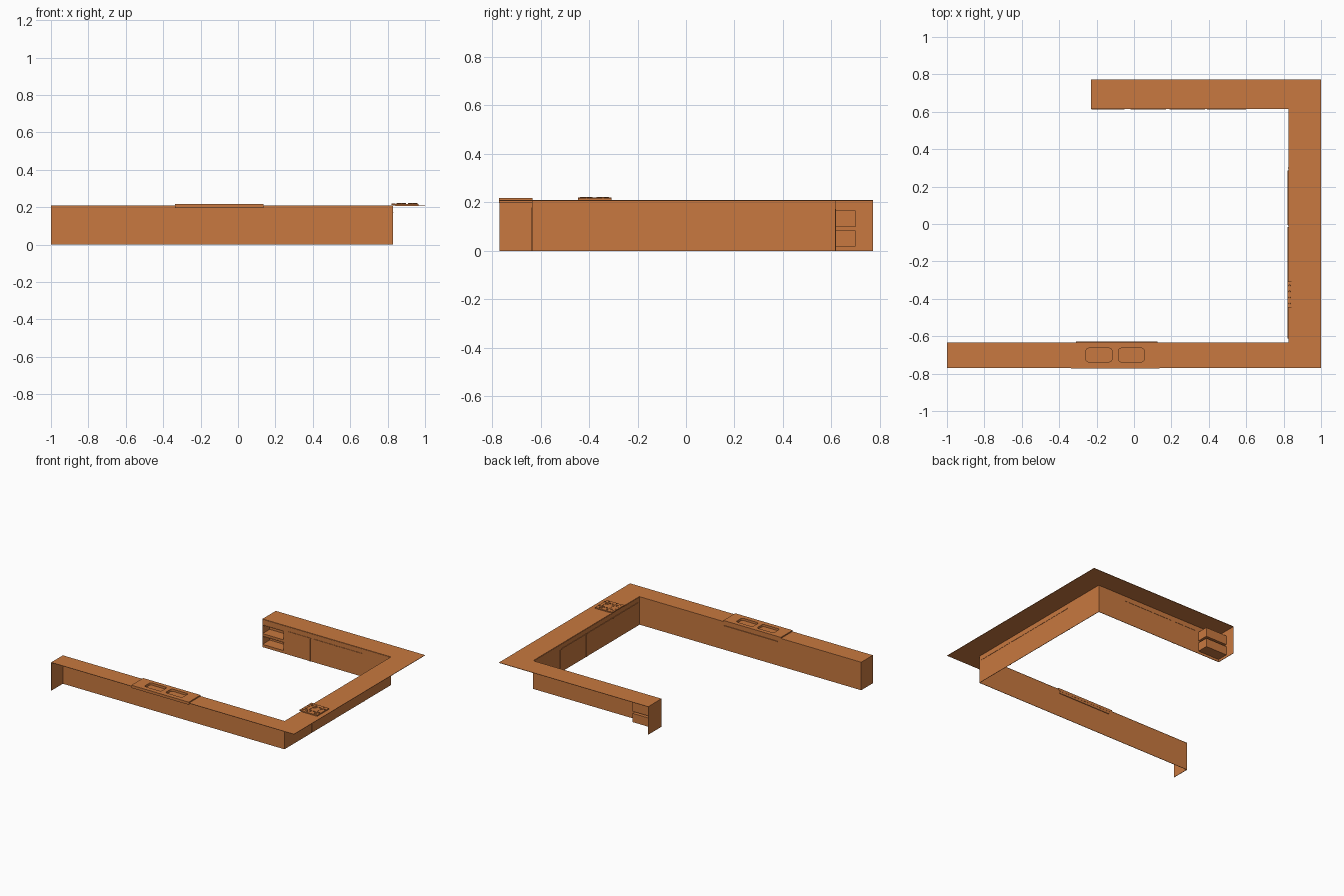
import bpy, bmesh, math

if "Cube" in bpy.data.objects:
    bpy.data.objects.remove(bpy.data.objects["Cube"])

T = 0.003  # sheet thickness

wood = bpy.data.materials.new("orange_wood")
wood.diffuse_color = (0.58, 0.19, 0.05, 1)
wood.use_nodes = True
wood.node_tree.nodes["Principled BSDF"].inputs["Base Color"].default_value = wood.diffuse_color


def mesh_object(name, bm):
    bmesh.ops.recalc_face_normals(bm, faces=bm.faces)
    me = bpy.data.meshes.new(name)
    bm.to_mesh(me)
    bm.free()
    me.materials.append(wood)
    ob = bpy.data.objects.new(name, me)
    bpy.context.collection.objects.link(ob)
    return ob


def boxes(name, items):
    """One object from boxes given as (x0, x1, y0, y1, z0, z1)."""
    bm = bmesh.new()
    for x0, x1, y0, y1, z0, z1 in items:
        vs = bmesh.ops.create_cube(bm, size=1)["verts"]
        for v in vs:
            v.co.x = x1 if v.co.x > 0 else x0
            v.co.y = y1 if v.co.y > 0 else y0
            v.co.z = z1 if v.co.z > 0 else z0
    return mesh_object(name, bm)


def prism(name, pts, z0, z1):
    """Outline in plan, extruded upward."""
    bm = bmesh.new()
    f = bm.faces.new([bm.verts.new((x, y, z0)) for x, y in pts])
    up = bmesh.ops.extrude_face_region(bm, geom=[f])["geom"]
    for v in up:
        if isinstance(v, bmesh.types.BMVert):
            v.co.z = z1
    return mesh_object(name, bm)


def rounded_rect(x0, x1, y0, y1, r, n=5):
    pts = []
    for k, (cx, cy) in enumerate([(x1 - r, y1 - r), (x0 + r, y1 - r),
                                  (x0 + r, y0 + r), (x1 - r, y0 + r)]):
        for i in range(n + 1):
            a = math.pi / 2 * (k + i / n)
            pts.append((cx + r * math.cos(a), cy + r * math.sin(a)))
    return pts


# Worktop: U shape, interrupted where the sink sits
prism("worktop", [(0.135, -0.77), (1, -0.77), (1, 0.773), (-0.23, 0.773),
                  (-0.23, 0.617), (0.828, 0.617), (0.828, -0.633), (0.135, -0.633)],
      0.206, 0.209)
boxes("worktop_left", [(-1, -0.338, -0.77, -0.633, 0.206, 0.209)])

# Cabinet fronts along the inside of the U, and the two end panels
boxes("front_run_panel", [(-1, 0.828, -0.637, -0.637 + T, 0, 0.206)])
boxes("right_run_panel", [(0.826, 0.826 + T, -0.636, 0.615, 0, 0.206)])
boxes("back_run_panel", [(-0.05, 0.828, 0.615, 0.615 + T, 0, 0.206)])
boxes("end_panels", [(-1, -1 + T, -0.77, -0.633, 0, 0.206),
                     (-0.23, -0.23 + T, 0.615, 0.773, 0, 0.206)])

# Open shelf niches at the end of the back run, with their face frame
niches = []
for z0, z1 in [(0.02, 0.082), (0.1, 0.165)]:
    niches += [(-0.228, -0.05, 0.613, 0.70, z0 - T / 2, z0 + T / 2),
               (-0.228, -0.05, 0.613, 0.70, z1 - T / 2, z1 + T / 2),
               (-0.228, -0.05, 0.70 - T, 0.70, z0, z1),
               (-0.05 - T, -0.05, 0.613, 0.70, z0, z1)]
boxes("shelf_niches", niches)
boxes("shelf_frame", [(-0.23, -0.05, 0.615, 0.615 + T, a, b)
                      for a, b in [(0, 0.02), (0.082, 0.1), (0.165, 0.206)]])

# Dishwasher below the sink: handle and side seam
boxes("dishwasher_seams", [(0.122, 0.126, -0.6385, -0.634, 0, 0.178),
                           (-0.31, 0.126, -0.635, -0.629, 0.177, 0.181)])

# Long handles and door seams on the right and back runs
boxes("right_handles", [(0.822, 0.831, a, a + 0.292, 0.168, 0.173)
                        for a in (-0.612, -0.309, -0.005)])
boxes("right_seams", [(0.823, 0.83, y - 0.002, y + 0.002, 0, 0.168)
                      for y in (-0.315, -0.007, 0.3)])
boxes("back_handles", [(a, b, 0.612, 0.62, 0.168, 0.173)
                       for a, b in [(-0.02, 0.17), (0.19, 0.38), (0.39, 0.6)]])
boxes("back_seams", [(x - 0.002, x + 0.002, 0.611, 0.619, 0, 0.168)
                     for x in (0.165, 0.595)])

# Sink slab with two rounded basins cut in
sink = boxes("sink", [(-0.338, 0.135, -0.772, -0.633, 0.197, 0.217)])
for i, (x0, x1) in enumerate([(-0.257, -0.118), (-0.083, 0.055)]):
    cut = prism(f"basin_cutter_{i}", rounded_rect(x0, x1, -0.737, -0.664, 0.015),
                0.201, 0.25)
    cut.hide_render = True
    cut.hide_set(True)
    m = sink.modifiers.new("basin", "BOOLEAN")
    m.operation = "DIFFERENCE"
    m.solver = "EXACT"
    m.object = cut

# Hob: plate, front control strip, burners and pan supports
boxes("hob_plate", [(0.842, 0.965, -0.447, -0.308, 0.209, 0.217)])
boxes("hob_control_strip", [(0.82, 0.842, -0.447, -0.308, 0.211, 0.219)])
bm = bmesh.new()
supports = []
for cx in (0.873, 0.935):
    for cy in (-0.412, -0.343):
        for r, h in ((0.022, 0.002), (0.012, 0.004)):
            vs = bmesh.ops.create_cone(bm, cap_ends=True, segments=16, radius1=r,
                                       radius2=r, depth=h)["verts"]
            bmesh.ops.translate(bm, verts=vs, vec=(cx, cy, 0.217 + h / 2))
        supports += [(cx - 0.026, cx + 0.026, cy - 0.0015, cy + 0.0015, 0.217, 0.222),
                     (cx - 0.0015, cx + 0.0015, cy - 0.026, cy + 0.026, 0.217, 0.222)]
mesh_object("burners", bm)
boxes("pan_supports", supports)

# Control knobs along the strip
bm = bmesh.new()
for i in range(4):
    vs = bmesh.ops.create_cone(bm, cap_ends=True, segments=12, radius1=0.006,
                               radius2=0.005, depth=0.002)["verts"]
    bmesh.ops.translate(bm, verts=vs, vec=(0.83, -0.425 + i * 0.032, 0.22))
mesh_object("hob_knobs", bm)
